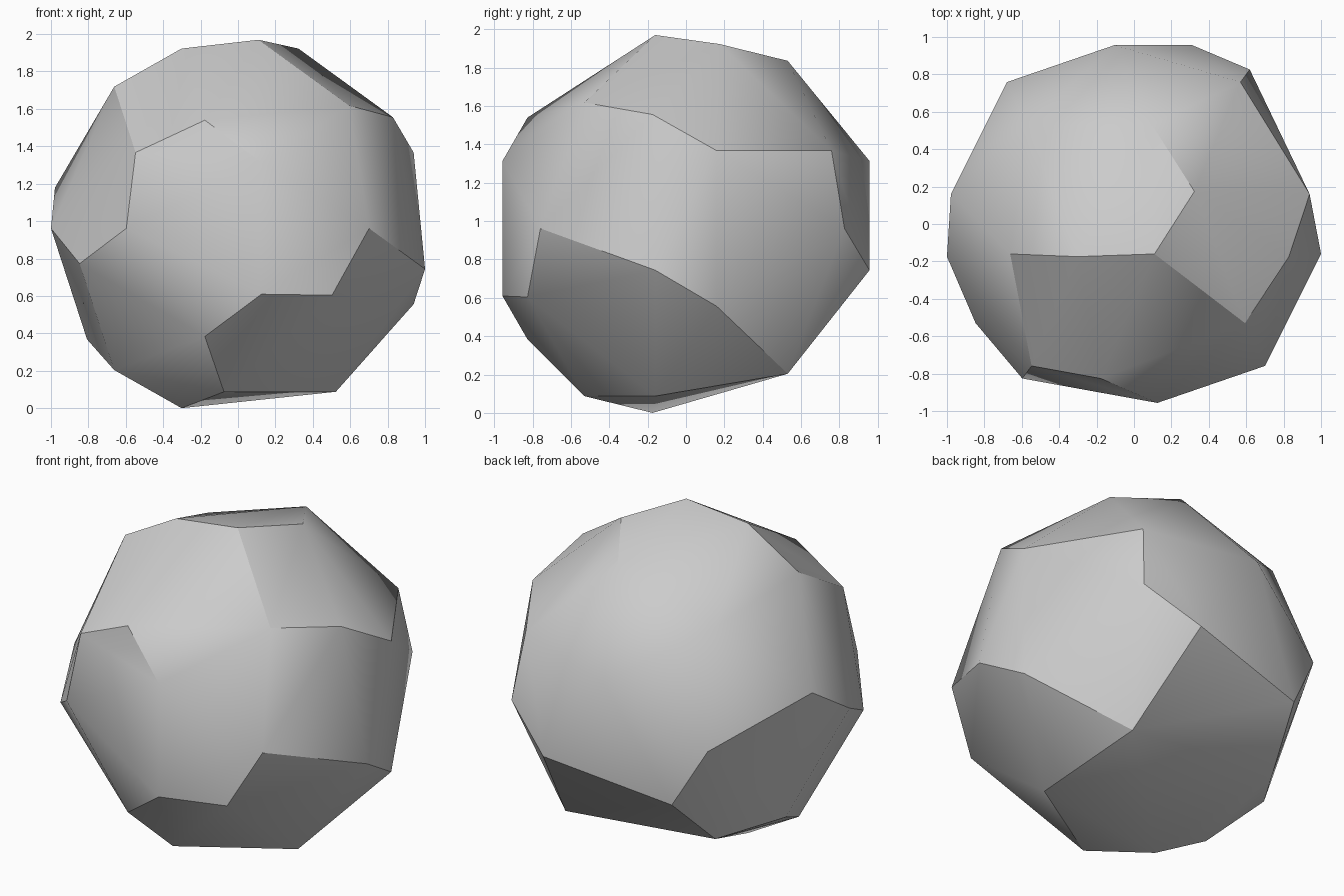
import bpy
import bmesh
from math import radians, sin, cos
from mathutils import Vector

# Remove the default cube if present
default_cube = bpy.data.objects.get("Cube")
if default_cube:
    bpy.data.objects.remove(default_cube, do_unlink=True)

RADIUS = 1.0256
CENTRE = Vector((0.0107, 0, 0.9612))
STEP = radians(36)


def make_material(name, colour):
    material = bpy.data.materials.new(name)
    material.use_nodes = True
    material.diffuse_color = colour
    shader = material.node_tree.nodes["Principled BSDF"]
    shader.inputs["Base Color"].default_value = colour
    shader.inputs["Roughness"].default_value = 0.9
    return material


def add_ring(mesh, polar, twist, front_steps, back_steps):
    """Place corners on a ring around the front-to-back axis of a ball."""
    polar, twist = radians(polar), radians(twist)
    for side, steps in ((-1, front_steps), (1, back_steps)):
        for step in steps:
            turn = STEP * step + twist
            direction = Vector((
                sin(polar) * cos(turn),
                side * cos(polar),
                sin(polar) * sin(turn),
            ))
            mesh.verts.new(CENTRE + RADIUS * direction)


# Corners of the boulder, ring by ring from the two caps to the middle
mesh = bmesh.new()
add_ring(mesh, 21.15, 0, (2, 8), (3, 9))
add_ring(mesh, 36.36, 0, (3, 5, 7, 9), (0, 6))
add_ring(mesh, 42.29, 0, (0, 4), (1, 5))
add_ring(mesh, 58.88, -23.6, (2, 6, 8), (3, 7, 9))
add_ring(mesh, 58.88, 23.6, (), (3,))
add_ring(mesh, 80.21, 0, (1, 3, 5, 7), (2, 6))
add_ring(mesh, 81.02, -12.4, (0, 4), (1, 5))
add_ring(mesh, 81.02, 12.4, (2, 6, 8), (9,))

# Wrap the corners in a faceted skin
bmesh.ops.convex_hull(mesh, input=mesh.verts[:], use_existing_faces=False)
loose = [corner for corner in mesh.verts if not corner.link_faces]
bmesh.ops.delete(mesh, geom=loose, context="VERTS")
bmesh.ops.recalc_face_normals(mesh, faces=mesh.faces[:])

# Boulder object
data = bpy.data.meshes.new("boulder")
mesh.to_mesh(data)
mesh.free()
boulder = bpy.data.objects.new("boulder", data)
bpy.context.collection.objects.link(boulder)
data.materials.append(make_material("stone grey", (0.6, 0.6, 0.6, 1)))

# Soft shading over shallow edges, crisp creases elsewhere
bpy.ops.object.select_all(action="DESELECT")
boulder.select_set(True)
bpy.context.view_layer.objects.active = boulder
bpy.ops.object.shade_smooth_by_angle(angle=radians(30))
